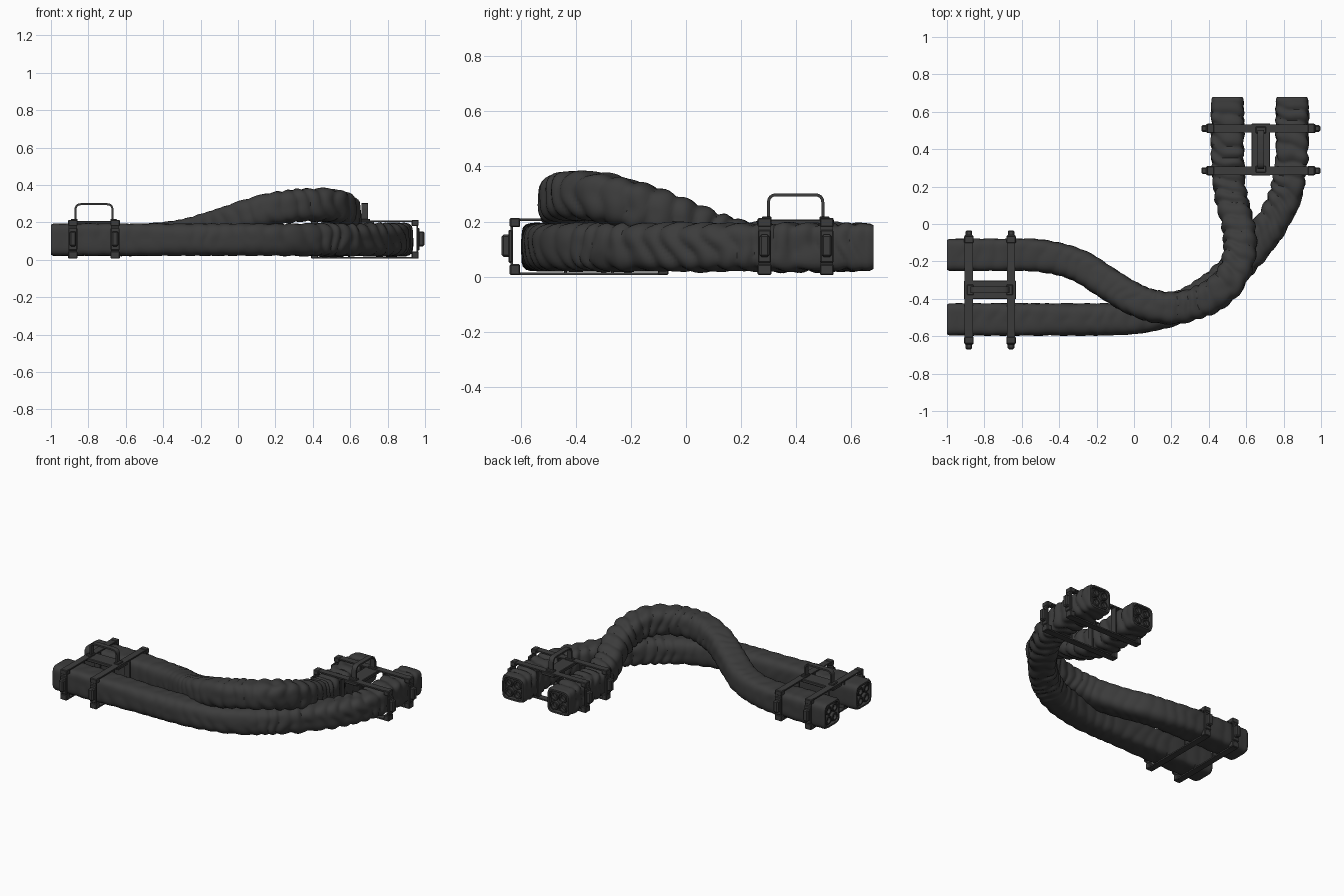
import bpy, bmesh, math
from mathutils import Vector, Matrix, noise

if "Cube" in bpy.data.objects:
    bpy.data.objects.remove(bpy.data.objects["Cube"])

rubber = bpy.data.materials.new("dark_rubber")
rubber.diffuse_color = (0.045, 0.045, 0.045, 1)
rubber.use_nodes = True
rubber.node_tree.nodes["Principled BSDF"].inputs["Base Color"].default_value = rubber.diffuse_color


def finish(name, bm, matrix=Matrix(), angle=35):
    bmesh.ops.recalc_face_normals(bm, faces=bm.faces)
    me = bpy.data.meshes.new(name)
    bm.to_mesh(me)
    bm.free()
    me.transform(matrix)
    me.shade_smooth()
    me.set_sharp_from_angle(angle=math.radians(angle))
    me.materials.append(rubber)
    ob = bpy.data.objects.new(name, me)
    bpy.context.collection.objects.link(ob)
    return ob


def loft(bm, loops, closed=False, caps=True):
    rings = [[bm.verts.new(p) for p in loop] for loop in loops]
    n = len(rings[0])
    pairs = list(zip(rings, rings[1:])) + ([(rings[-1], rings[0])] if closed else [])
    for a, b in pairs:
        for i in range(n):
            j = (i + 1) % n
            bm.faces.new((a[i], a[j], b[j], b[i]))
    if caps and not closed:
        bm.faces.new(rings[0])
        bm.faces.new(rings[-1])


def spline(pts, step=0.009):
    # Evenly spaced samples along a smooth curve through the points
    P = [Vector(p) for p in pts]
    P = [2 * P[0] - P[1]] + P + [2 * P[-1] - P[-2]]
    fine = []
    for a, b, c, d in zip(P, P[1:], P[2:], P[3:]):
        for k in range(60):
            t = k / 60
            fine.append(0.5 * (2 * b + (c - a) * t + (2 * a - 5 * b + 4 * c - d) * t * t
                               + (3 * b - a - 3 * c + d) * t ** 3))
    fine.append(P[-2])
    out, acc = [fine[0]], 0
    for p, q in zip(fine, fine[1:]):
        acc += (q - p).length
        if acc >= step:
            out.append(q)
            acc = 0
    out[-1] = fine[-1]
    return out


def hose(name, pts, seed):
    # Wrinkled rounded-square sleeve with a recessed opening at both ends
    path, n, half = spline(pts), 44, 0.086
    last = len(path) - 1
    frames = []
    for i, p in enumerate(path):
        t = (path[min(i + 1, last)] - path[max(i - 1, 0)]).normalized()
        side = t.cross(Vector((0, 0, 1))).normalized()
        frames.append((p, t, side, side.cross(t)))

    def ring(i, scale=1.0, push=0.0, wrinkled=True):
        p, t, side, up = frames[i]
        u = i / last
        s = u * last * 0.0095
        edge = min(i, last - i) / 30
        e = 5.5 - 2.3 * min(1, max(0, edge - 0.6))
        amp = (0.004 + 0.009 * min(1, max(0, (u - 0.35) * 4))) * min(1, edge * 3)
        loop = []
        for k in range(n):
            a = 2 * math.pi * k / n
            c, q = math.cos(a), math.sin(a)
            r = (abs(c) ** e + abs(q) ** e) ** (-1 / e) * half * scale
            if wrinkled:
                w = noise.noise(Vector((s * 5, c * 0.8 + seed, q * 0.8)))
                r += amp * (abs(math.sin(math.pi * s / 0.068 + 0.9 * c + 0.6 * q + 2.2 * w)) - 0.65)
                r += amp * 0.5 * noise.noise(Vector((s * 14, c * 1.5, q * 1.5 + seed)))
            loop.append(p + t * push + (side * c + up * q) * r)
        return loop

    d = 0.025
    loops = [ring(0, 0.78, d, False), ring(0, 0.8, 0, False), ring(0, 0.93, 0, False)]
    loops += [ring(i) for i in range(1, last)]
    loops += [ring(last, 0.93, 0, False), ring(last, 0.8, 0, False), ring(last, 0.78, -d, False)]
    bm = bmesh.new()
    loft(bm, loops)
    finish(name, bm, angle=42)

    # Four inner pipes showing in each opening
    bm = bmesh.new()
    for i, sgn in ((0, 1), (last, -1)):
        p, t, side, up = frames[i]
        for sx in (-1, 1):
            for sz in (-1, 1):
                c = p + side * sx * 0.033 + up * sz * 0.033
                prof = ((0.03, 0.03), (0.03, 0.006), (0.027, 0.003), (0.019, 0.003), (0.018, 0.022))
                loft(bm, [[c + t * sgn * dep + (side * math.cos(a) + up * math.sin(a)) * r
                           for a in [math.tau * k / 16 for k in range(16)]] for r, dep in prof])
    finish(name + "_inner_pipes", bm)


hose("outer_hose", [(-1, -.51, .107), (-.6, -.51, .107), (-.2, -.51, .107), (.05, -.495, .107),
                    (.3, -.42, .107), (.52, -.26, .107), (.69, -.06, .107), (.8, .13, .107),
                    (.842, .32, .107), (.845, .5, .107), (.845, .68, .107)], 1.3)
hose("crossing_hose", [(-1, -.165, .107), (-.75, -.165, .107), (-.5, -.17, .107), (-.3, -.22, .128),
                       (-.13, -.325, .172), (.03, -.415, .228), (.2, -.45, .275), (.38, -.405, .294),
                       (.51, -.3, .287), (.565, -.16, .25), (.56, -.02, .197), (.525, .12, .137),
                       (.502, .28, .107), (.5, .48, .107), (.5, .68, .107)], 4.7)


def rounded(pts, r, closed):
    # Replace the corners of a 2D outline with short arcs
    P, out, n = [Vector(p) for p in pts], [], len(pts)
    for i, p in enumerate(P):
        if not closed and i in (0, n - 1):
            out.append(p)
            continue
        a = p + (P[i - 1] - p).normalized() * r
        b = p + (P[(i + 1) % n] - p).normalized() * r
        out += [(1 - t) ** 2 * a + 2 * t * (1 - t) * p + t * t * b for t in (0, .25, .5, .75, 1)]
    return out


def band(bm, pts, width, thick, r, closed, axis, offset=0):
    # Flat strip following an outline; axis 0 = outline in XZ, 1 = outline in YZ
    P, loops = rounded(pts, r, closed), []
    n = len(P)
    for i, p in enumerate(P):
        a = P[i - 1] if closed or i else p
        b = P[(i + 1) % n] if closed or i < n - 1 else p
        t = (b - a).normalized()
        nrm = Vector((-t.y, t.x)) * thick / 2
        loop = []
        for sn, sw in ((1, 1), (1, -1), (-1, -1), (-1, 1)):
            q, w = p + nrm * sn, sw * width / 2 + offset
            loop.append((q.x, w, q.y) if axis == 0 else (w, q.x, q.y))
        loops.append(loop)
    loft(bm, loops, closed)


def box(bm, x, y, z, bevel=0.004):
    m = Matrix.Translation(((x[0] + x[1]) / 2, (y[0] + y[1]) / 2, (z[0] + z[1]) / 2))
    m = m @ Matrix.Diagonal((abs(x[1] - x[0]), y[1] - y[0], z[1] - z[0], 1))
    vs = bmesh.ops.create_cube(bm, size=1, matrix=m)["verts"]
    bmesh.ops.bevel(bm, geom=list({e for v in vs for e in v.link_edges}), offset=bevel,
                    segments=1, affect='EDGES')


def clamp(name, matrix):
    # Local axes: X across the two hoses, Y along them
    straps, latches, grip = bmesh.new(), bmesh.new(), bmesh.new()
    for y in (-0.113, 0.113):
        band(straps, [(-.281, .011), (.281, .011), (.281, .206), (-.281, .206)],
             0.044, 0.009, 0.012, True, 0, y)
        for s in (-1, 1):
            # Inner uprights between the hoses and latches outside
            box(straps, (s * .08, s * .09), (y - .022, y + .022), (.012, .206), .002)
            box(latches, (s * .278, s * .292), (y - .024, y + .024), (.05, .17))
            box(latches, (s * .285, s * .318), (y - .018, y + .018), (.072, .152), .007)
            box(latches, (s * .25, s * .288), (y - .025, y + .025), (.006, .045))
            box(latches, (s * .25, s * .288), (y - .025, y + .025), (.18, .213))
    finish(name + "_straps", straps, matrix)
    finish(name + "_latches", latches, matrix)
    # Carry handle on its mounting plate
    box(grip, (-.05, .05), (-.14, .14), (.185, .207))
    for s in (-1, 1):
        box(grip, (-.028, .028), (s * .105 - .018, s * .105 + .018), (.2, .219))
    finish(name + "_handle_plate", grip, matrix)
    arch = bmesh.new()
    band(arch, [(-.099, .2), (-.099, .297), (.099, .297), (.099, .2)], .034, .011, .03, False, 1)
    finish(name + "_handle", arch, matrix)


clamp("left_clamp", Matrix.Translation((-.77, -.352, 0)) @ Matrix.Rotation(math.pi / 2, 4, 'Z'))
clamp("back_clamp", Matrix.Translation((.678, .398, 0)))
